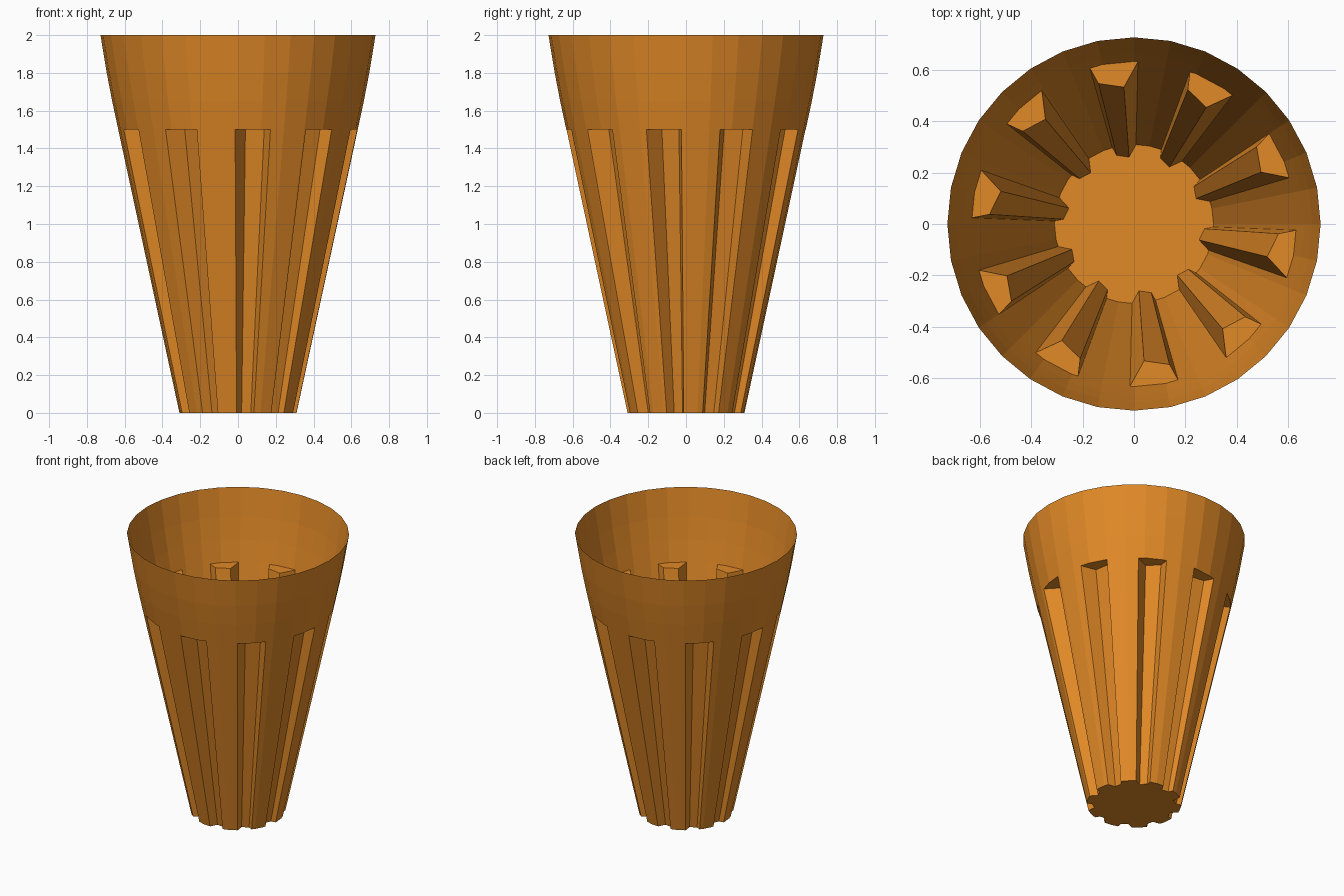
import bpy, bmesh
from math import radians, cos, sin, pi

if "Cube" in bpy.data.objects:
    bpy.data.objects.remove(bpy.data.objects["Cube"])

SIDES, FLUTES = 32, 10
R_BASE, R_LEDGE, Z_LEDGE = 0.31, 0.634, 1.5
UPPER = [(0.666, 1.65), (0.695, 1.8), (0.728, 2.0)]   # radius, height above the flutes
EDGE_A, EDGE_B = 88.6, 105.8                          # flute mouth angles
INNER = [(94.2, 0.535), (104.2, 0.565)]               # flute floor: angle, radius at the ledge
STEP = 360 / SIDES
PITCH = 360 / FLUTES


def gon(a, radius):
    """Radius of the 32-sided outline at angle a."""
    return radius * cos(pi / SIDES) / cos(radians(a % STEP - STEP / 2))


bm = bmesh.new()


def vert(a, r, z):
    return bm.verts.new((r * cos(radians(a)), r * sin(radians(a)), z))


def outline(angles, radius, z):
    return [vert(a, gon(a, radius), z) for a in angles]


def strip(low, high, closed=False):
    n = len(low)
    for i in range(n if closed else n - 1):
        j = (i + 1) % n
        bm.faces.new((low[i], low[j], high[j], high[i]))


def between(a, b):
    """Angles from a to b including the outline corners between them."""
    return [a] + [k * STEP for k in range(200) if a + 0.01 < k * STEP < b - 0.01] + [b]


# fluted lower body
floor = []
for i in range(FLUTES):
    s = i * PITCH
    a, b, c = EDGE_A + s, EDGE_B + s, EDGE_A + s + PITCH
    ratio = R_BASE / R_LEDGE
    inner_low = [vert(t + s, r * ratio, 0) for t, r in INNER]
    inner_top = [vert(t + s, r, Z_LEDGE) for t, r in INNER]
    mouth_top = outline(between(a, b), R_LEDGE, Z_LEDGE)
    panel = between(b, c)
    panel_low = outline(panel, R_BASE, 0)
    panel_top = outline(panel, R_LEDGE, Z_LEDGE)
    strip(panel_low, panel_top)
    strip([vert(a, gon(a, R_BASE), 0)] + inner_low + [panel_low[0]],
          [mouth_top[0]] + inner_top + [mouth_top[-1]])
    # ledge closing the flute
    bm.faces.new(mouth_top + inner_top[::-1])
    floor += inner_low + panel_low

# base
bm.faces.new(floor[::-1])

# plain flaring rim
angles = sorted([k * STEP for k in range(SIDES)]
                + [(e + i * PITCH) % 360 for i in range(FLUTES) for e in (EDGE_A, EDGE_B)])
ring = outline(angles, R_LEDGE, Z_LEDGE)
for radius, z in UPPER:
    nxt = outline(angles, radius, z)
    strip(ring, nxt, closed=True)
    ring = nxt

bmesh.ops.remove_doubles(bm, verts=bm.verts[:], dist=0.0005)
bmesh.ops.recalc_face_normals(bm, faces=bm.faces[:])

# make sure the base faces down, so the shell faces outward
base = min(bm.faces, key=lambda f: f.calc_center_median().z)
if base.normal.z > 0:
    bmesh.ops.reverse_faces(bm, faces=bm.faces[:])

mesh = bpy.data.meshes.new("fluted_cup")
bm.to_mesh(mesh)
bm.free()
cup = bpy.data.objects.new("fluted_cup", mesh)
bpy.context.collection.objects.link(cup)

mat = bpy.data.materials.new("orange")
mat.diffuse_color = (0.75, 0.25, 0.02, 1)
mat.use_nodes = True
mat.node_tree.nodes["Principled BSDF"].inputs["Base Color"].default_value = mat.diffuse_color
mesh.materials.append(mat)
